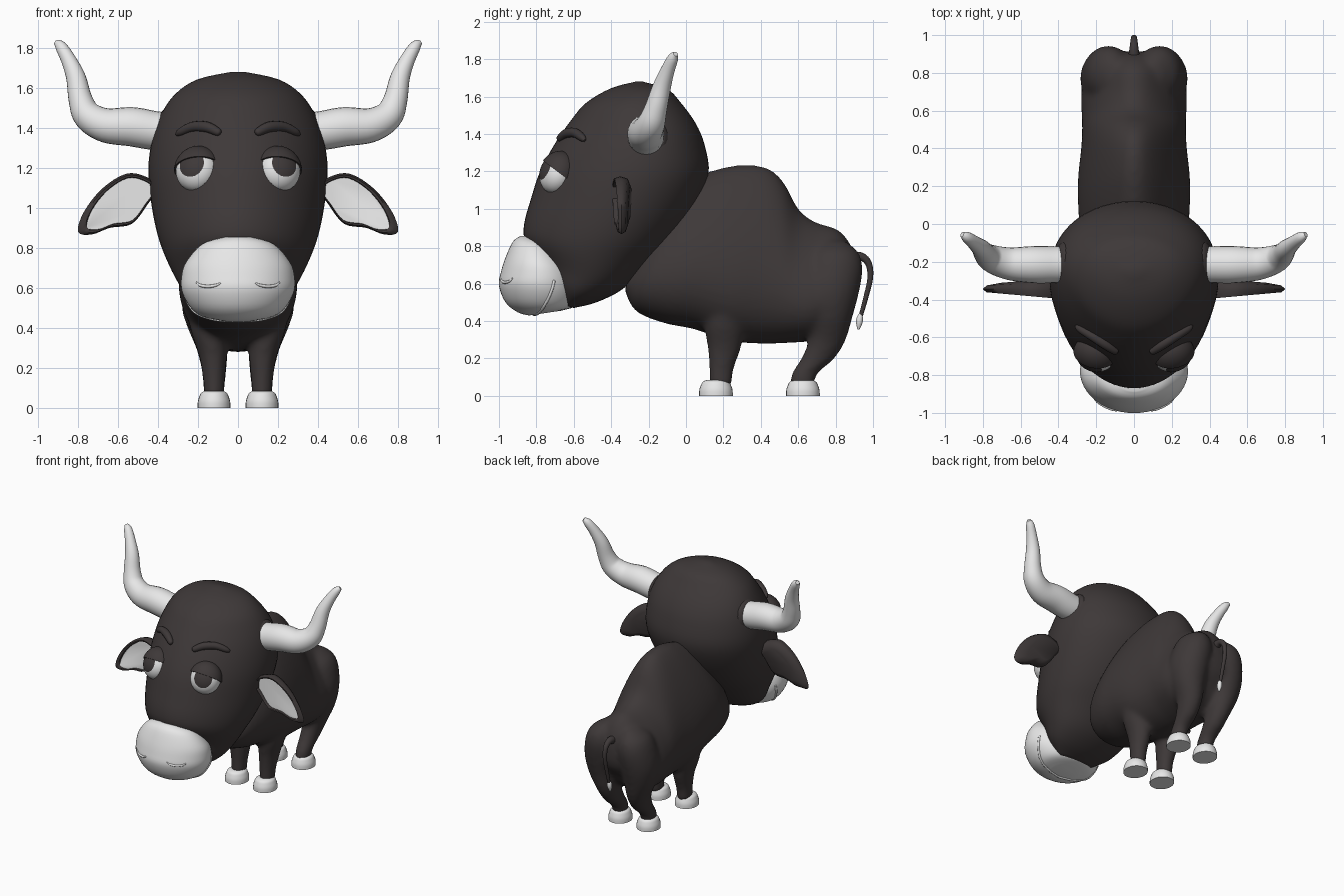
import bpy, bmesh, math
from mathutils import Vector, Matrix
from mathutils.bvhtree import BVHTree

cube = bpy.data.objects.get("Cube")
if cube:
    bpy.data.objects.remove(cube, do_unlink=True)


def material(name, colour):
    m = bpy.data.materials.new(name)
    m.use_nodes = True
    m.diffuse_color = (*colour, 1)
    m.node_tree.nodes["Principled BSDF"].inputs["Base Color"].default_value = (*colour, 1)
    return m


HIDE = material("dark hide", (0.048, 0.040, 0.040))
IVORY = material("ivory white", (0.8, 0.8, 0.8))


def spline(points, steps=4, closed=False):
    """Catmull-Rom interpolation of equal-length tuples."""
    n, out = len(points), []
    for i in range(n if closed else n - 1):
        ids = [i - 1, i, i + 1, i + 2]
        a, b, c, d = [points[k % n if closed else min(max(k, 0), n - 1)] for k in ids]
        for s in range(steps):
            t = s / steps
            out.append(tuple(
                q + t * (r - p + t * (2 * p - 5 * q + 4 * r - u + t * (3 * (q - r) + u - p))) / 2
                for p, q, r, u in zip(a, b, c, d)))
    return out if closed else out + [points[-1]]


def finish(name, bm, mats, mirror=False, sharp=50):
    if mirror:
        copy = bmesh.ops.duplicate(bm, geom=bm.verts[:] + bm.edges[:] + bm.faces[:])["geom"]
        for v in copy:
            if isinstance(v, bmesh.types.BMVert):
                v.co.x *= -1
    bmesh.ops.recalc_face_normals(bm, faces=bm.faces)
    mesh = bpy.data.meshes.new(name)
    bm.to_mesh(mesh)
    bm.free()
    for m in mats:
        mesh.materials.append(m)
    mesh.shade_smooth()
    mesh.set_sharp_from_angle(angle=math.radians(sharp))
    ob = bpy.data.objects.new(name, mesh)
    bpy.context.collection.objects.link(ob)
    return ob


def skin(rings):
    """Bridge rings of points and cap both ends."""
    bm = bmesh.new()
    rows = [[bm.verts.new(p) for p in ring] for ring in rings]
    n = len(rows[0])
    for a, b in zip(rows, rows[1:]):
        for i in range(n):
            j = (i + 1) % n
            bm.faces.new((a[i], a[j], b[j], b[i]))
    bm.faces.new(rows[0])
    bm.faces.new(rows[-1])
    return bm


def loft(name, mat, sections, egg=0.0, n=40, mirror=False):
    """Sections: front y, z, back y, z, half width, centre x."""
    rings = []
    for fy, fz, by, bz, w, xc in spline(sections):
        ring = []
        for i in range(n):
            c, s = math.cos(math.tau * i / n), math.sin(math.tau * i / n)
            ring.append((xc + w * s * (1 - egg * c),
                         (fy + by + (fy - by) * c) / 2, (fz + bz + (fz - bz) * c) / 2))
        rings.append(ring)
    return finish(name, skin(rings), [mat], mirror)


def tube(name, mat, path, ref, n=16, mirror=False):
    """Path points: x, y, z, radius."""
    pts = spline(path, 5)
    rings = []
    for i, p in enumerate(pts):
        t = Vector(pts[min(i + 1, len(pts) - 1)][:3]) - Vector(pts[max(i - 1, 0)][:3])
        u = t.cross(Vector(ref)).normalized()
        v = t.cross(u).normalized()
        rings.append([Vector(p[:3]) + p[3] * (u * math.cos(math.tau * k / n) + v * math.sin(math.tau * k / n))
                      for k in range(n)])
    return finish(name, skin(rings), [mat], mirror)


def surface(ob):
    return BVHTree.FromPolygons([v.co for v in ob.data.vertices],
                                [p.vertices for p in ob.data.polygons])


def on_front(tree, x, z, lift=0.0):
    """Depth of a surface seen from the front."""
    return tree.ray_cast(Vector((x, -3, z)), Vector((0, 1, 0)))[0].y - lift


# Head, from crown down to the chin
head = loft("head", HIDE, [
    (-.27, 1.68, -.23, 1.68, .03, 0), (-.40, 1.645, -.10, 1.64, .2, 0),
    (-.53, 1.57, -.03, 1.57, .31, 0), (-.61, 1.48, .05, 1.46, .38, 0),
    (-.70, 1.35, .10, 1.34, .425, 0), (-.78, 1.2, .12, 1.18, .445, 0),
    (-.83, 1.05, .05, 1.0, .43, 0), (-.865, .92, -.07, .83, .4, 0),
    (-.86, .83, -.2, .7, .36, 0), (-.79, .72, -.34, .57, .3, 0),
    (-.75, .62, -.48, .5, .24, 0), (-.7, .5, -.6, .47, .14, 0)], egg=.13, n=56)

# Muzzle with a mouth crease and nostril creases
muzzle = loft("muzzle", IVORY, [
    (-.885, .855, -.8, .85, .07, 0), (-.925, .825, -.7, .81, .18, 0),
    (-.965, .74, -.61, .71, .262, 0), (-.99, .66, -.57, .64, .284, 0),
    (-1.0, .59, -.56, .57, .28, 0), (-.965, .5, -.57, .51, .24, 0),
    (-.9, .447, -.6, .475, .185, 0), (-.84, .43, -.67, .455, .1, 0)], n=48)
muzzle_skin = surface(muzzle)
mouth = [muzzle_skin.find_nearest(Vector(p))[0] for p in (
    (.3, -.69, .62), (.27, -.72, .55), (.22, -.76, .47), (.12, -.79, .42), (0, -.81, .41))]
tube("mouth_crease", IVORY, [(*p, .008) for p in mouth], (0, 1, 0), 8, True)
tube("nostrils", IVORY, [(x, on_front(muzzle_skin, x, z), z, r) for x, z, r in (
    (.085, .625, .003), (.11, .613, .007), (.15, .607, .008), (.19, .613, .007), (.21, .63, .003))],
    (0, 1, 0), 10, True)

# Body with the shoulder hump, listed as top and bottom points from chest to rump
body = loft("body", HIDE, [
    (-.25, .75, -.33, .57, .1, 0), (-.1, 1.03, -.27, .455, .21, 0),
    (.05, 1.165, -.12, .39, .265, 0), (.18, 1.215, .05, .355, .28, 0),
    (.3, 1.235, .22, .295, .28, 0), (.43, 1.22, .38, .28, .265, 0),
    (.52, 1.145, .48, .28, .26, 0), (.6, 1.0, .57, .285, .262, 0),
    (.69, .93, .67, .295, .265, 0), (.8, .895, .78, .35, .245, 0),
    (.86, .84, .85, .45, .2, 0), (.9, .76, .9, .53, .12, 0),
    (.915, .67, .915, .6, .03, 0)], egg=.36, n=48)

# Legs, fused smoothly into the body
front_legs = loft("front_legs", HIDE, [
    (.125, .05, .245, .05, .052, .12), (.125, .14, .255, .14, .055, .12),
    (.115, .26, .295, .26, .07, .125), (.1, .38, .31, .38, .09, .145),
    (.12, .5, .3, .5, .09, .16), (.16, .6, .26, .6, .05, .15)], n=24, mirror=True)
rear_legs = loft("rear_legs", HIDE, [
    (.555, .05, .685, .05, .052, .12), (.565, .12, .705, .12, .055, .12),
    (.615, .2, .795, .2, .064, .12), (.655, .3, .855, .3, .08, .13),
    (.65, .42, .89, .42, .11, .15), (.61, .55, .925, .55, .135, .15),
    (.63, .68, .945, .68, .13, .135), (.67, .77, .92, .77, .1, .125),
    (.73, .83, .85, .83, .04, .1)], n=28, mirror=True)
with bpy.context.temp_override(active_object=body, object=body,
                               selected_editable_objects=[body, front_legs, rear_legs]):
    bpy.ops.object.join()
fuse = body.modifiers.new("Fuse", "REMESH")
fuse.mode = "VOXEL"
fuse.voxel_size = .016
fuse.use_smooth_shade = True
relax = body.modifiers.new("Relax", "SMOOTH")
relax.iterations = 10

# Hooves
for name, y in (("front_hooves", .16), ("rear_hooves", .625)):
    loft(name, IVORY, [(y - r * 1.1, z, y + r * 1.1, z, r, .12) for z, r in (
        (0, .082), (.03, .081), (.055, .074), (.075, .064), (.085, .045))], n=24, mirror=True)

# Tail and its tuft
tube("tail", HIDE, [
    (0, .86, .73, .035), (0, .93, .745, .024), (0, .975, .71, .018),
    (0, .985, .63, .015), (0, .96, .52, .013), (0, .935, .43, .011)], (1, 0, 0))
tube("tail_tuft", IVORY, [
    (0, .935, .445, .006), (0, .93, .42, .016), (0, .926, .39, .017), (0, .922, .355, .005)], (1, 0, 0))

# Horns and the hide collars at their roots
tube("horns", IVORY, [
    (.3, -.215, 1.38, .095), (.41, -.215, 1.385, .097), (.53, -.215, 1.405, .098),
    (.66, -.21, 1.412, .086), (.75, -.185, 1.46, .074), (.787, -.16, 1.54, .06),
    (.81, -.13, 1.65, .049), (.845, -.1, 1.735, .038), (.885, -.07, 1.805, .029),
    (.91, -.055, 1.828, .014)], (0, 1, 0), 24, True)
tube("horn_collars", HIDE, [
    (.32, -.215, 1.37, .125), (.375, -.215, 1.375, .12), (.4, -.215, 1.378, .1)], (0, 1, 0), 24, True)

# Ears: leaf tapering to the tip, with a pale sunken front
leaf = spline([(.4, 1.1), (.46, 1.155), (.56, 1.17), (.68, 1.095), (.77, .98), (.8, .88),
               (.73, .867), (.64, .9), (.53, .92), (.45, 1.02)], 4, closed=True)
rings = []
for depth, k in ((-.02, .84), (-.034, .86), (-.036, .93), (-.01, 1), (.02, .92), (.032, .65)):
    ring = [(.52 + (x - .52) * k, 1.03 + (z - 1.03) * k) for x, z in leaf]
    rings.append([(x, -.338 + depth * (1.5 - 2.5 * (x - .44)), z) for x, z in ring])
ear = skin(rings)
for f in ear.faces:
    f.material_index = int(len(f.verts) > 4 and f.calc_center_median().y < -.338)
finish("ears", ear, [HIDE, IVORY], True, 60)


# Eyes, turned to follow the slope of the face
TURN = Matrix.Rotation(math.radians(22), 3, "Z") @ Matrix.Rotation(math.radians(-22), 3, "X")


def eye_part(name, mat, scale, keep=None, lid=False):
    bm = bmesh.new()
    bmesh.ops.create_uvsphere(bm, u_segments=32, v_segments=30, radius=1)
    bmesh.ops.rotate(bm, verts=bm.verts, matrix=Matrix.Rotation(math.pi / 2, 3, "X"))
    if keep:
        bmesh.ops.delete(bm, geom=[v for v in bm.verts if v.co.y > -math.cos(keep) + 1e-4],
                         context="VERTS")
    bmesh.ops.scale(bm, verts=bm.verts, vec=Vector((.108, .09, .113)) * scale)
    bmesh.ops.rotate(bm, verts=bm.verts, matrix=TURN)
    bmesh.ops.translate(bm, verts=bm.verts, vec=(.205, -.688, 1.19))
    if lid:
        cut = bmesh.ops.bisect_plane(bm, geom=bm.verts[:] + bm.edges[:] + bm.faces[:],
                                     plane_co=(.205, -.775, 1.265), plane_no=(0, .6, .8),
                                     clear_inner=True)
        rim = [e for e in cut["geom_cut"] if isinstance(e, bmesh.types.BMEdge)]
        bmesh.ops.holes_fill(bm, edges=rim)
    finish(name, bm, [mat], True)


eye_part("eyeballs", IVORY, 1)
eye_part("pupils", HIDE, 1.015, keep=math.radians(36.5))
eye_part("eyelids", HIDE, 1.09, lid=True)

# Brows
head_skin = surface(head)
tube("brows", HIDE, [(x, on_front(head_skin, x, z, .006), z, r) for x, z, r in (
    (.088, 1.372, .008), (.1, 1.378, .02), (.155, 1.403, .027), (.225, 1.405, .025),
    (.285, 1.38, .02), (.308, 1.365, .008))], (0, 1, 0), 14, True)
